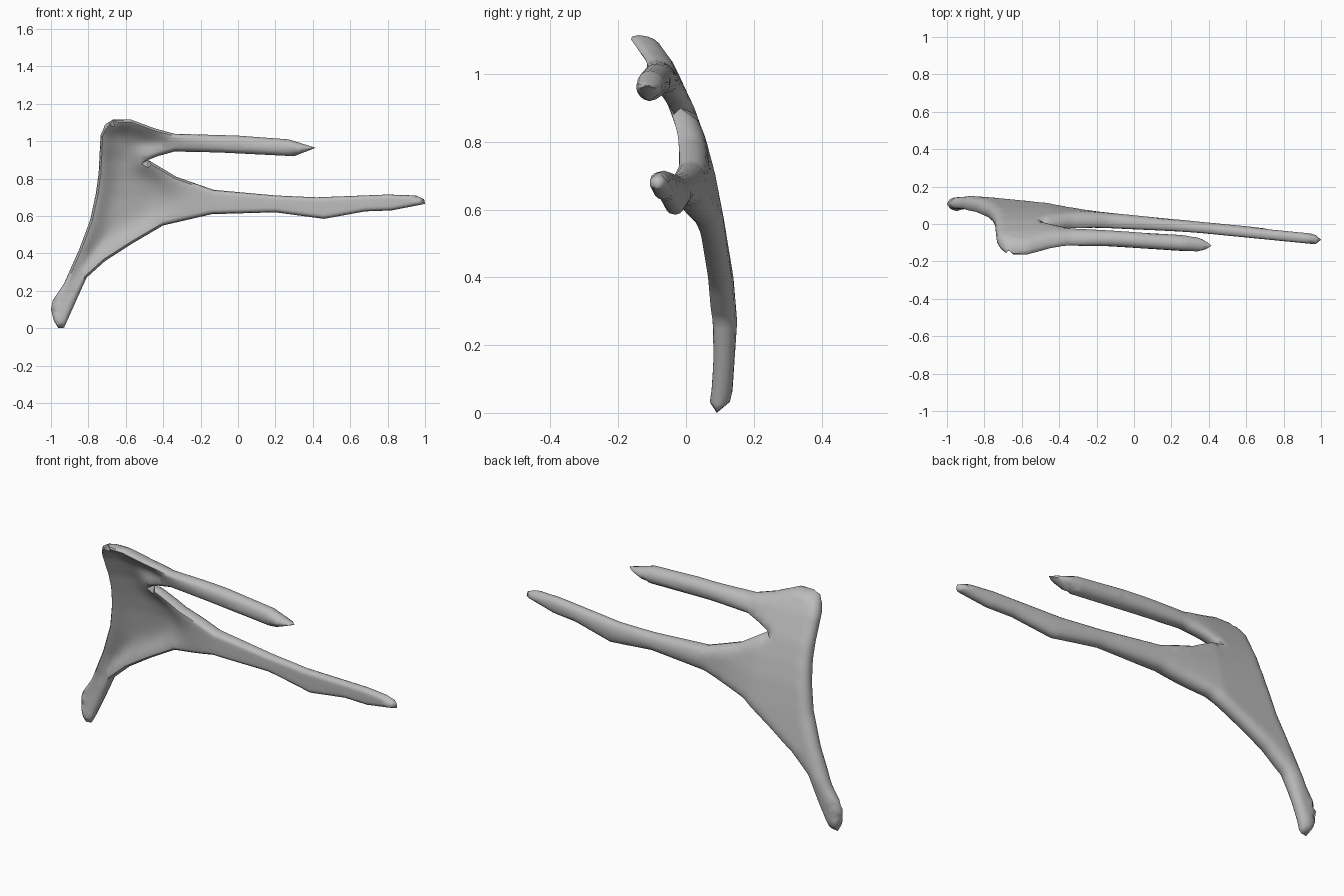
import bpy, bmesh, math
from mathutils import Vector
from mathutils.geometry import delaunay_2d_cdt

cube = bpy.data.objects.get("Cube")
if cube:
    bpy.data.objects.remove(cube, do_unlink=True)

# Counter-clockwise outline seen from the front (x, z)
OUTLINE = [Vector(p) for p in [
    (-.93, .003), (-.81, .27), (-.71, .36), (-.57, .45), (-.4, .55), (-.14, .61),
    (.2, .62), (.46, .585), (.68, .625), (.82, .63), (1, .665), (.995, .69),
    (.95, .71), (.8, .715), (.42, .7), (.2, .71), (-.13, .74), (-.33, .81),
    (-.48, .9), (-.43, .92), (-.34, .945), (-.1, .94), (.3, .92), (.415, .965),
    (.27, 1.01), (0, 1.03), (-.34, 1.04), (-.45, 1.07), (-.57, 1.115),
    (-.67, 1.115), (-.71, 1.09), (-.735, 1.03), (-.745, .83), (-.76, .72),
    (-.79, .58), (-.85, .42), (-.93, .24), (-.99, .15), (-1, .1), (-.985, .04),
    (-.96, 0)]]
SEGMENTS = list(zip(OUTLINE, OUTLINE[1:] + OUTLINE[:1]))

# Depth of the back surface by height
BACK = [(0, .125), (.06, .137), (.27, .151), (.4, .14), (.57, .112), (.7, .087),
        (.8, .06), (.9, .025), (1.03, -.037), (1.12, -.1)]


def smooth(a, b, v):
    t = min(max((v - a) / (b - a), 0), 1)
    return t * t * (3 - 2 * t)


def mix(a, b, t):
    return a + (b - a) * t


def back_by_height(z):
    for (z0, y0), (z1, y1) in zip(BACK, BACK[1:]):
        if z <= z1:
            return mix(y0, y1, (z - z0) / (z1 - z0))
    return BACK[-1][1]


def edge_distance(p):
    best = 9
    for a, b in SEGMENTS:
        t = min(max((p - a).dot(b - a) / (b - a).length_squared, 0), 1)
        best = min(best, (p - a.lerp(b, t)).length)
    return best


def inside(p):
    hit = False
    for a, b in SEGMENTS:
        if (a.y > p.y) != (b.y > p.y):
            if p.x < a.x + (b.x - a.x) * (p.y - a.y) / (b.y - a.y):
                hit = not hit
    return hit


def rounding(d, radius):
    return math.sqrt(max(0, 1 - (1 - min(d / radius, 1)) ** 2))


def depths(p):
    """Front and back y of the bone; they meet at the outline."""
    x, z = p
    d = edge_distance(p)
    upper = z > .9 and x > -.48
    prong = smooth(-.5, -.05, x)
    level = mix(z, .98 if upper else .68, prong)
    back = back_by_height(level) - max(x + .45, 0) * (.065 if upper else .098)
    # thin hollow plate with a thicker rim
    thick = .033 + .045 * math.exp(-(d / .07) ** 2)
    # fuller prongs and a solid foot
    full = .085 if upper else mix(.085, .06, smooth(-.3, .4, x))
    thick = mix(thick, full, smooth(-.5, -.25, x))
    foot = 1 - smooth(.12, .32, z)
    thick = mix(thick, .062, foot)
    edge = back - thick * .55
    front_radius = .018 + .02 * prong * upper
    back_radius = mix(.05, .025, max(foot * .6, smooth(1, 1.08, z)))
    front = mix(edge, back - thick, rounding(d, mix(front_radius, .03, foot)))
    rear = mix(edge, back, rounding(d, back_radius))
    return front, rear


# Boundary, rim rings and inner grid points
border, inner = [], []
for a, b in SEGMENTS:
    steps = max(1, round((b - a).length / .025))
    normal = Vector((a.y - b.y, b.x - a.x)).normalized()
    for i in range(steps):
        p = a.lerp(b, i / steps)
        border.append(p)
        for offset in (.004, .012, .024):
            q = p + normal * offset
            if inside(q) and edge_distance(q) > offset * .93:
                inner.append(q)
step = .022
for i in range(92):
    for j in range(52):
        p = Vector((-1 + (i + j % 2 / 2) * step, j * step))
        if inside(p) and edge_distance(p) > .034:
            inner.append(p)
count = len(border)
points, _, triangles, *_ = delaunay_2d_cdt(
    border + inner, [], [list(range(count))], 1, 1e-5)

# Front and back skins welded along the outline
bm = bmesh.new()
pairs = [depths(p) for p in points]
front = [bm.verts.new((p.x, y[0], p.y)) for p, y in zip(points, pairs)]
rear = [bm.verts.new((p.x, y[1], p.y)) for p, y in zip(points, pairs)]
for t in triangles:
    bm.faces.new([front[i] for i in t])
    bm.faces.new([rear[i] for i in reversed(t)])
bmesh.ops.remove_doubles(bm, verts=bm.verts, dist=.0008)
bmesh.ops.recalc_face_normals(bm, faces=bm.faces)
mesh = bpy.data.meshes.new("forked_bone")
bm.to_mesh(mesh)
bm.free()
bone = bpy.data.objects.new("forked_bone", mesh)
bpy.context.collection.objects.link(bone)

# Plain grey
grey = bpy.data.materials.new("bone_grey")
grey.use_nodes = True
colour = (.5, .5, .5, 1)
grey.diffuse_color = colour
grey.node_tree.nodes["Principled BSDF"].inputs["Base Color"].default_value = colour
mesh.materials.append(grey)

bpy.context.view_layer.objects.active = bone
bone.select_set(True)
bpy.ops.object.shade_smooth_by_angle(angle=math.radians(50))
